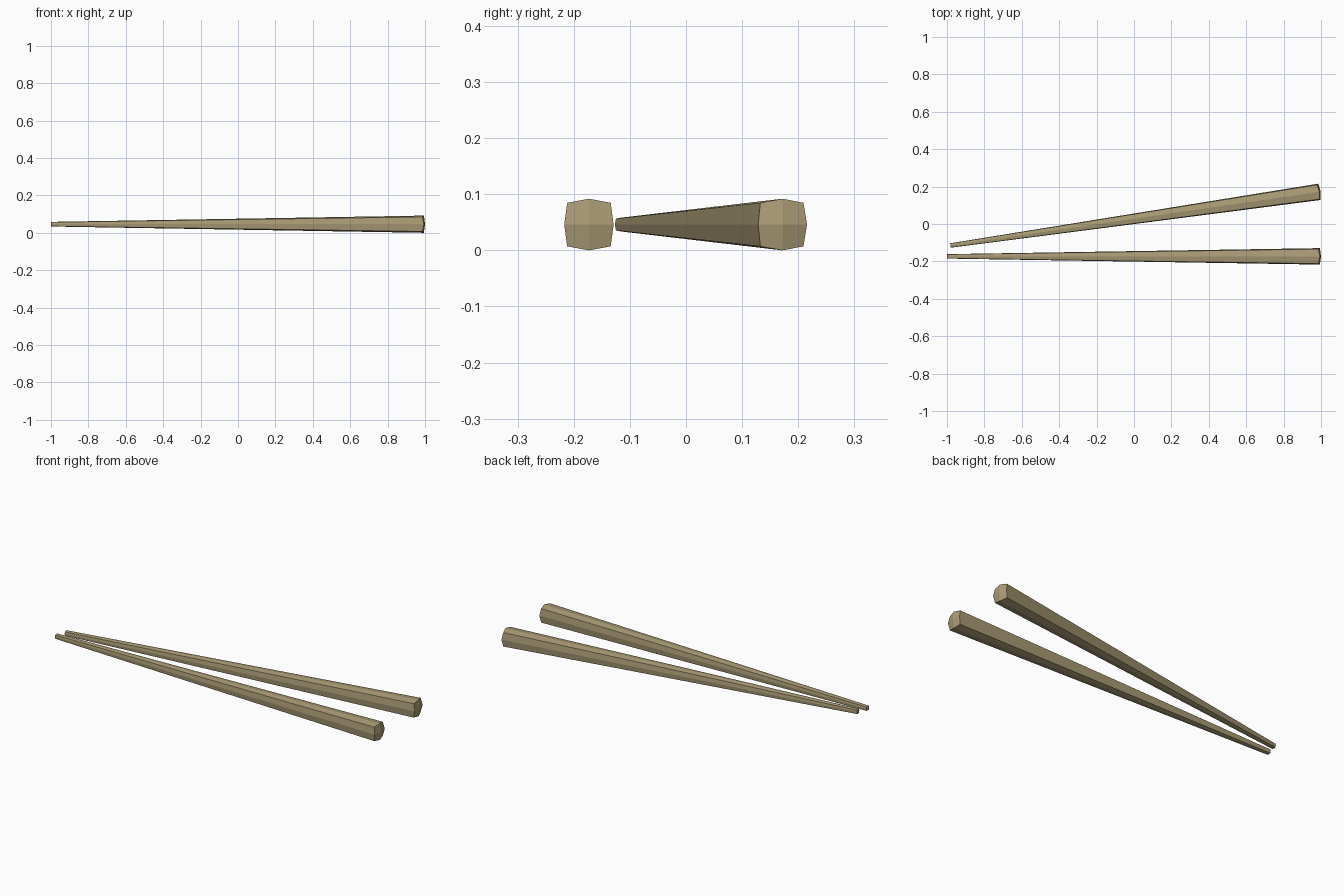
import bpy, bmesh
from math import atan2
from mathutils import Matrix, Vector

if "Cube" in bpy.data.objects:
    bpy.data.objects.remove(bpy.data.objects["Cube"])

wood = bpy.data.materials.new("wood")
wood.diffuse_color = (0.40, 0.33, 0.18, 1)
wood.use_nodes = True
wood.node_tree.nodes["Principled BSDF"].inputs["Base Color"].default_value = wood.diffuse_color

# Cross-section of the stick: a square with slightly bulged sides (y, z)
C = 0.0388
SECTION = [(C, C), (0, 0.046), (-C, C), (-0.044, 0),
           (-C, -C), (0, -0.046), (C, -C), (0.044, 0)]
TIP_SCALE = 0.27


def ring(bm, x_corner, x_mid, scale):
    return [bm.verts.new((x_mid if i % 2 else x_corner, y * scale, z * scale))
            for i, (y, z) in enumerate(SECTION)]


def cap(bm, verts, x):
    # Four quads meeting at a slightly raised centre
    centre = bm.verts.new((x, 0, 0))
    for i in (0, 2, 4, 6):
        bm.faces.new((centre, verts[i - 1], verts[i], verts[i + 1]))


def chopstick(name, tip, end):
    tip, end = Vector(tip), Vector(end)
    d = end - tip
    half = d.length / 2
    bm = bmesh.new()
    # Tapered body: tip ring and handle ring
    a = ring(bm, -half + 0.003, -half + 0.001, TIP_SCALE)
    b = ring(bm, half - 0.014, half - 0.006, 1)
    for i in range(8):
        j = (i + 1) % 8
        bm.faces.new((a[i], a[j], b[j], b[i]))
    cap(bm, a, -half)
    cap(bm, b, half)
    bmesh.ops.recalc_face_normals(bm, faces=bm.faces)
    bm.transform(Matrix.Translation((tip + end) / 2)
                 @ Matrix.Rotation(atan2(d.y, d.x), 4, 'Z'))
    mesh = bpy.data.meshes.new(name)
    bm.to_mesh(mesh)
    bm.free()
    mesh.materials.append(wood)
    obj = bpy.data.objects.new(name, mesh)
    bpy.context.collection.objects.link(obj)


# Straight stick in front, angled stick behind
chopstick("front_chopstick", (-1, -0.173, 0.046), (1, -0.173, 0.046))
chopstick("back_chopstick", (-0.982, -0.115, 0.046), (0.998, 0.173, 0.046))
